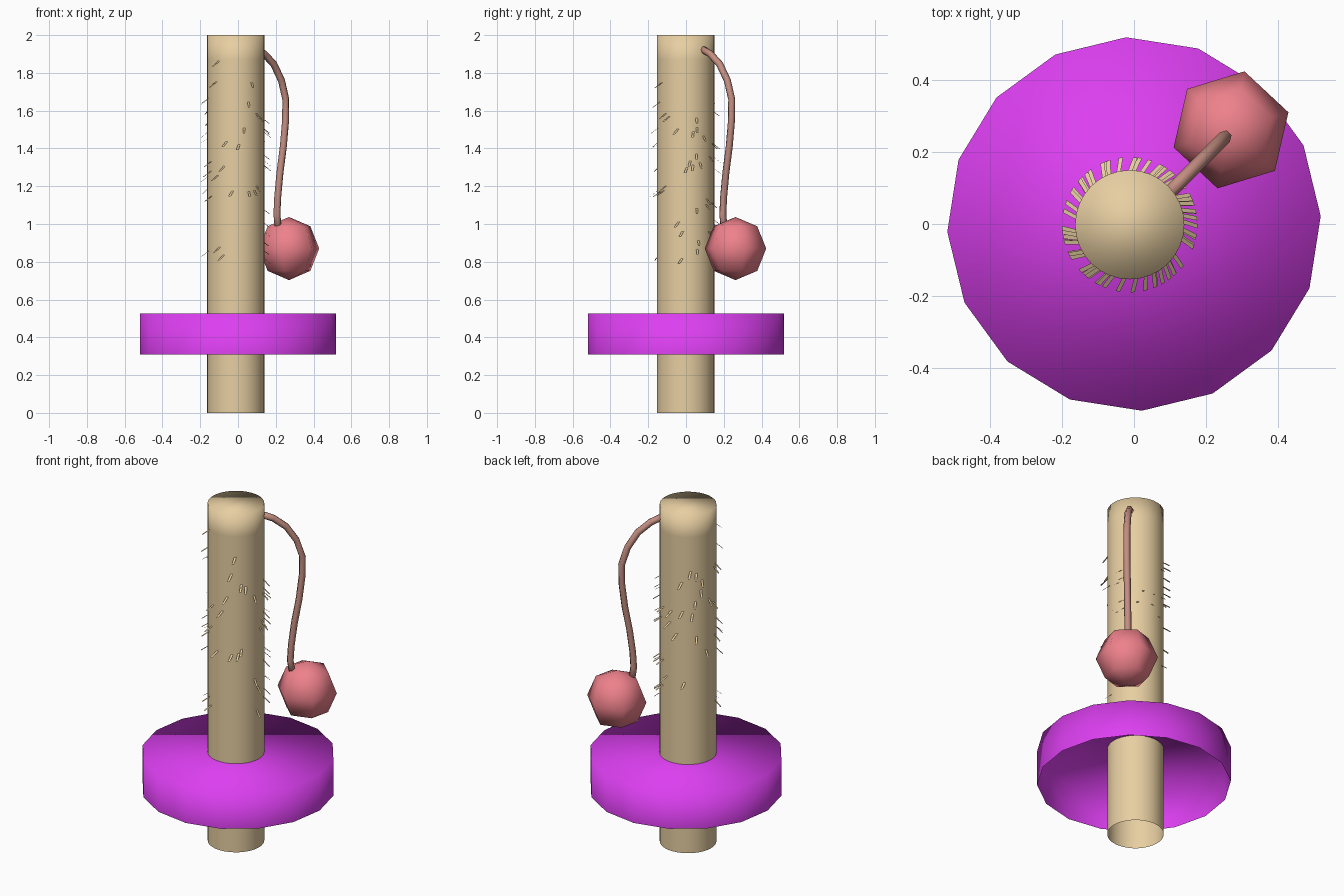
import bpy, bmesh, math, random
from mathutils import Vector

if "Cube" in bpy.data.objects:
    bpy.data.objects.remove(bpy.data.objects["Cube"])

random.seed(7)


def paint(name, rgb):
    m = bpy.data.materials.new(name)
    m.diffuse_color = (*rgb, 1)
    m.use_nodes = True
    m.node_tree.nodes["Principled BSDF"].inputs["Base Color"].default_value = m.diffuse_color
    return m


tan = paint("tan", (0.80, 0.62, 0.36))
purple = paint("purple", (0.72, 0.05, 0.88))
red = paint("red", (0.86, 0.22, 0.26))
brown = paint("brown", (0.55, 0.27, 0.22))


def add_object(name, bm, mat, smooth=True):
    me = bpy.data.meshes.new(name)
    for f in bm.faces:
        f.smooth = smooth
    bm.to_mesh(me)
    bm.free()
    me.materials.append(mat)
    ob = bpy.data.objects.new(name, me)
    bpy.context.collection.objects.link(ob)
    return ob


def loft(name, rings, mat, cap_start=False, cap_end=True):
    """Skin a list of point rings into a tube."""
    bm = bmesh.new()
    loops = [[bm.verts.new(p) for p in ring] for ring in rings]
    n = len(loops[0])
    for a, b in zip(loops, loops[1:]):
        for i in range(n):
            j = (i + 1) % n
            bm.faces.new((a[i], a[j], b[j], b[i]))
    if cap_start:
        bm.faces.new(loops[0][::-1])
    if cap_end:
        bm.faces.new(loops[-1])
    return add_object(name, bm, mat)


def circle(cx, cy, z, r, n, turn=0):
    angles = [math.radians(turn) + math.tau * i / n for i in range(n)]
    return [(cx + r * math.cos(a), cy + r * math.sin(a), z) for a in angles]


# Post: open underneath, closed on top
PX, PY, PR = -0.012, -0.002, 0.152
loft("post", [circle(PX, PY, z, PR, 32) for z in (0, 1.87, 2.0)], tan)

# Round platform: 16 sides, open underneath
loft("platform", [circle(0, 0, z, 0.52, 16, 2.4) for z in (0.31, 0.525)], purple)

# Hanging string: six-sided tube bending in the diagonal plane
path = [(0.09, 1.93), (0.14, 1.90), (0.19, 1.845), (0.23, 1.76), (0.253, 1.66),
        (0.252, 1.55), (0.24, 1.41), (0.222, 1.27), (0.21, 1.14), (0.206, 1.05), (0.215, 0.96)]
pts = [Vector((x, x - 0.011, z)) for x, z in path]
side = Vector((1, -1, 0)).normalized()
rings = []
for i, p in enumerate(pts):
    t = (pts[min(i + 1, len(pts) - 1)] - pts[max(i - 1, 0)]).normalized()
    up = t.cross(side)
    rings.append([p + 0.019 * (side * math.cos(a) + up * math.sin(a))
                  for a in (math.tau * k / 6 for k in range(6))])
loft("string", rings, brown, cap_start=True)

# Ball: low-poly sphere with six segments
bpy.ops.mesh.primitive_uv_sphere_add(segments=6, ring_count=5, radius=0.167,
                                     location=(0.27, 0.262, 0.87),
                                     rotation=(0, 0, math.radians(47)))
ball = bpy.context.object
ball.name = "ball"
# Keep rings at poles, 45 degrees and the equator
bpy.data.meshes.remove(ball.data)
bm = bmesh.new()
bmesh.ops.create_uvsphere(bm, u_segments=6, v_segments=4, radius=0.167)
ball = add_object("ball", bm, red)
ball.location = (0.27, 0.262, 0.87)
ball.rotation_euler.z = math.radians(47)

# Loose fibres: small slanted strips hanging out of the post
bm = bmesh.new()
for i in range(64):
    a = random.uniform(0, math.tau)
    out = Vector((math.cos(a), math.sin(a), 0))
    tangent = Vector((-out.y, out.x, 0))
    root = Vector((PX, PY, random.triangular(0.58, 1.93, 1.5))) + out * 0.148 + tangent * 0.005
    tip = root + out * 0.04 - tangent * 0.014 + Vector((0, 0, -0.032))
    w = tangent * 0.006
    bm.faces.new([bm.verts.new(p) for p in (root - w, root + w, tip + w, tip - w)])
add_object("fibres", bm, tan, smooth=False)
